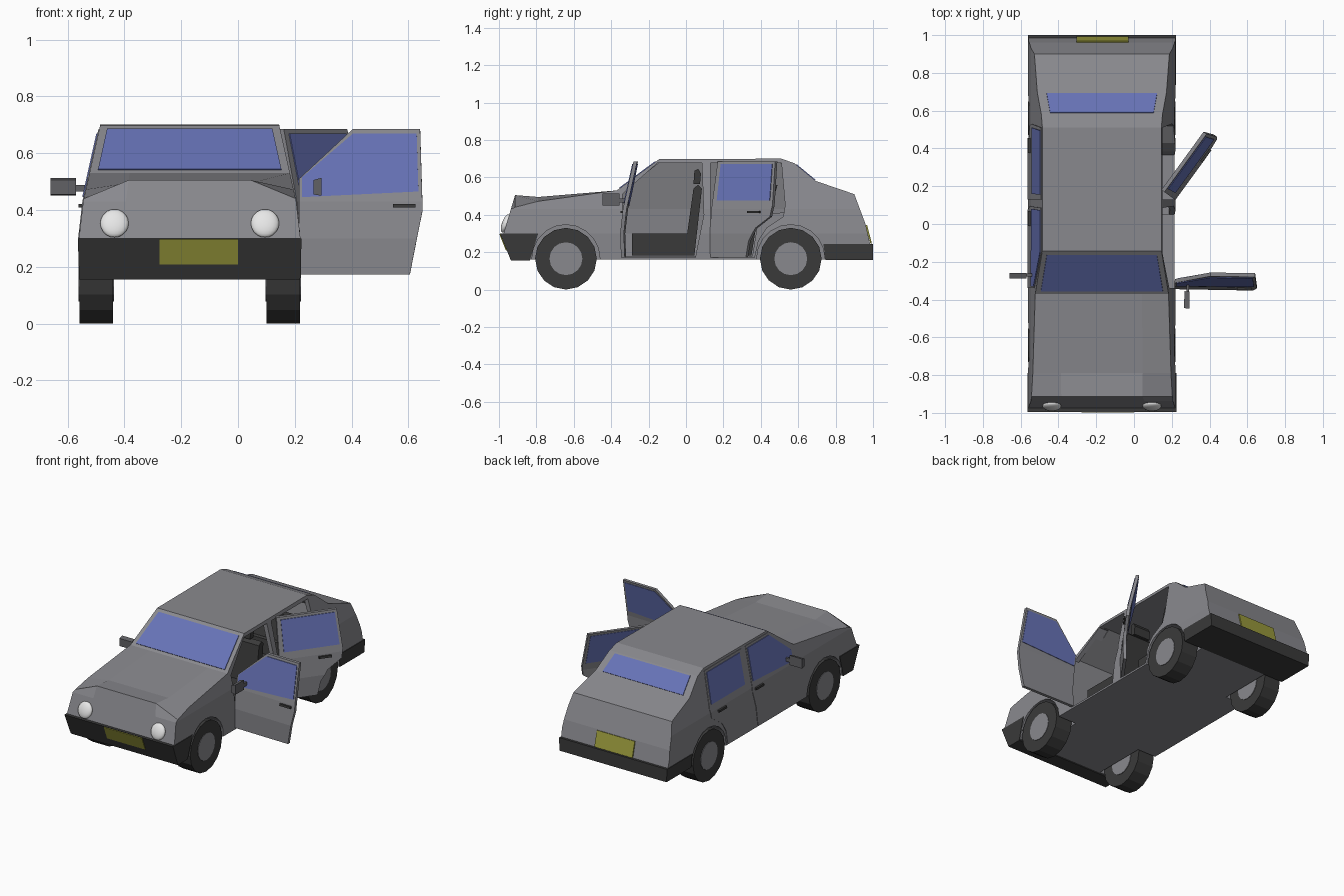
import bpy, bmesh, math
from mathutils import Matrix, Vector

if "Cube" in bpy.data.objects:
    bpy.data.objects.remove(bpy.data.objects["Cube"])

CX = -0.17  # centre line of the body (the open doors shift it off zero)


def material(name, rgb):
    m = bpy.data.materials.new(name)
    m.diffuse_color = (*rgb, 1)
    m.use_nodes = True
    m.node_tree.nodes["Principled BSDF"].inputs["Base Color"].default_value = m.diffuse_color
    return m


GREY = material("body grey", (0.25, 0.25, 0.27))
DARK = material("dark rubber", (0.042, 0.042, 0.042))
TRIM = material("mirror grey", (0.12, 0.12, 0.13))
GLASS = material("blue glass", (0.135, 0.17, 0.47))
YELLOW = material("plate yellow", (0.32, 0.32, 0.045))
WHITE = material("lamp white", (0.85, 0.85, 0.85))


def hx(z, off=0.0):
    """Half width of the body at a height."""
    pts = [(0.0, 0.385), (0.16, 0.385), (0.30, 0.39), (0.43, 0.375), (0.70, 0.315), (1.0, 0.25)]
    for (z0, a), (z1, b) in zip(pts, pts[1:]):
        if z <= z1:
            return a + (b - a) * (z - z0) / (z1 - z0) + off
    return 0.25 + off


def prism(name, outline, f0, f1, mat, bend=False, columns=(), turn=None, shape=None):
    """Side outline (y, z) swept in x between f0(z) and f1(z)."""
    g0 = f0 if callable(f0) else (lambda z: f0)
    g1 = f1 if callable(f1) else (lambda z: f1)
    bm = bmesh.new()
    face = bm.faces.new([bm.verts.new((0, y, z)) for y, z in outline])
    ext = bmesh.ops.extrude_face_region(bm, geom=[face], use_keep_orig=True)
    for v in ext["geom"]:
        if isinstance(v, bmesh.types.BMVert):
            v.co.x = 1
    cuts = [((0, 0, z), (0, 0, 1)) for z in (0.30, 0.43)] if bend else []
    cuts += [((x, 0, 0), (1, 0, 0)) for x in columns]
    for co, no in cuts:
        bmesh.ops.bisect_plane(bm, geom=bm.verts[:] + bm.edges[:] + bm.faces[:],
                               dist=1e-5, plane_co=co, plane_no=no)
    for v in bm.verts:
        if shape:
            shape(v)
        z = v.co.z
        v.co.x = g0(z) + (g1(z) - g0(z)) * v.co.x
    if turn:
        bm.transform(turn)
    bm.transform(Matrix.Translation((CX, 0, 0)))
    bmesh.ops.recalc_face_normals(bm, faces=bm.faces[:])
    me = bpy.data.meshes.new(name)
    bm.to_mesh(me)
    bm.free()
    me.materials.append(mat)
    ob = bpy.data.objects.new(name, me)
    bpy.context.collection.objects.link(ob)
    return ob


def rect(y0, y1, z0, z1):
    return [(y0, z0), (y1, z0), (y1, z1), (y0, z1)]


def circle(y, z, r, n):
    return [(y + r * math.sin(2 * math.pi * i / n), z - r * math.cos(2 * math.pi * i / n)) for i in range(n)]


def strip(p, q, t=0.004):
    p, q = Vector(p), Vector(q)
    d = (q - p).normalized()
    n = Vector((d.y, -d.x)) * t
    return [tuple(v) for v in (p - n, q - n, q + n, p + n)]


# body shell
def droop(v):
    # front wings fall away beside the bonnet
    if v.co.z > 0.45 and v.co.y < -0.7 and (v.co.x < 0.01 or v.co.x > 0.99):
        v.co.z = 0.44 if v.co.y < -0.85 else 0.472


profile = [(-0.93, 0.16), (-0.978, 0.29), (-0.914, 0.505), (-0.79, 0.495), (-0.37, 0.53),
           (-0.144, 0.697), (0.51, 0.70), (0.58, 0.675), (0.695, 0.58), (0.90, 0.51),
           (0.96, 0.35), (0.985, 0.24), (0.985, 0.16)]
body = prism("body", profile, lambda z: -hx(z), hx, GREY, True, (0.2, 0.5, 0.8), shape=droop)

front_door = [(-0.34, 0.172), (0.05, 0.172), (0.075, 0.30), (0.095, 0.40), (0.085, 0.685),
              (-0.152, 0.685), (-0.34, 0.51)]
rear_door = [(0.13, 0.172), (0.365, 0.172), (0.385, 0.26), (0.43, 0.33), (0.52, 0.39),
             (0.53, 0.45), (0.51, 0.685), (0.13, 0.685)]
front_glass = [(-0.33, 0.445), (0.08, 0.465), (0.073, 0.67), (-0.15, 0.67), (-0.33, 0.515)]
rear_glass = [(0.16, 0.475), (0.51, 0.475), (0.495, 0.67), (0.155, 0.67)]

# hollow cabin, door openings and wheel arches
WHEELS = (-0.642, 0.56)
cabin = [(-0.34, 0.18), (0.355, 0.18), (0.39, 0.40), (0.60, 0.42), (0.62, 0.58),
         (0.50, 0.68), (-0.14, 0.68), (-0.34, 0.525)]
cutters = [prism("cabin_cutter", cabin, lambda z: -hx(z, -0.03), lambda z: hx(z, -0.03), GREY, True)]
for outline in (front_door, rear_door):
    cutters.append(prism("opening_cutter", [(y, min(z, 0.677)) for y, z in outline], 0.255, 0.6, GREY))
for y in WHEELS:
    for s in (-1, 1):
        cutters.append(prism("arch_cutter", circle(y, 0.165, 0.182, 20), s * 0.25, s * 0.6, GREY))
for c in cutters:
    c.hide_render = True
    m = body.modifiers.new("cut", "BOOLEAN")
    m.operation, m.solver, m.object = "DIFFERENCE", "EXACT", c
dg = bpy.context.evaluated_depsgraph_get()
cut_mesh = bpy.data.meshes.new_from_object(body.evaluated_get(dg))
body.modifiers.clear()
body.data = cut_mesh
for c in cutters:
    bpy.data.objects.remove(c)


# doors: right side swung open, left side shut
def door(name, outline, glass, handle_y, hinge_y, angle, s, mirror):
    turn = None
    if s > 0:
        h = Vector((0.385, hinge_y, 0))
        turn = Matrix.Translation(h) @ Matrix.Rotation(math.radians(-angle), 4, "Z") @ Matrix.Translation(-h)
    inner = -0.02 if s > 0 else -0.008
    top = 0.0 if s > 0 else 0.003

    def part(n, o, a, b, mat, bend=True):
        prism(f"{name}_{n}", o, lambda z: s * hx(z, a), lambda z: s * hx(z, b), mat, bend, turn=turn)

    part("panel", outline, inner, top, GREY)
    part("window", glass, inner - (0.003 if s > 0 else 0), top + 0.004, GLASS)
    part("handle", rect(handle_y, handle_y + 0.08, 0.408, 0.421), top - 0.005, top + 0.012, DARK, False)
    if mirror:
        prism(f"{name}_mirror_arm", rect(-0.277, -0.263, 0.465, 0.487), s * 0.355, s * 0.41, TRIM, turn=turn)
        prism(f"{name}_mirror", [(-0.288, 0.455), (-0.26, 0.45), (-0.26, 0.513), (-0.288, 0.505)],
              s * 0.40, s * 0.49, TRIM, turn=turn)


for s, label in ((1, "right"), (-1, "left")):
    door(f"{label}_front_door", front_door, front_glass, -0.01, -0.34, 91, s, True)
    door(f"{label}_rear_door", rear_door, rear_glass, 0.375, 0.13, 36, s, False)

# windscreen and rear window
prism("windscreen", strip((-0.355, 0.541), (-0.163, 0.683)),
      lambda z: -hx(z, -0.027), lambda z: hx(z, -0.027), GLASS)
prism("rear_window", strip((0.588, 0.668), (0.69, 0.584)),
      lambda z: -hx(z, -0.048), lambda z: hx(z, -0.048), GLASS)

# bumpers and number plates
prism("front_bumper", [(-0.936, 0.155), (-0.995, 0.30), (-0.79, 0.30), (-0.835, 0.155)],
      lambda z: -hx(z, 0.004), lambda z: hx(z, 0.004), DARK)
prism("rear_bumper", [(1.0, 0.158), (1.0, 0.243), (0.735, 0.243), (0.745, 0.158)],
      lambda z: -hx(z, 0.004), lambda z: hx(z, 0.004), DARK)
prism("front_plate", strip((-0.959, 0.21), (-0.994, 0.297)), -0.107, 0.17, YELLOW)
prism("rear_plate", strip((0.964, 0.345), (0.99, 0.246)), -0.135, 0.14, YELLOW)

# wheels
for y, end in zip(WHEELS, ("front", "rear")):
    for s, label in ((1, "right"), (-1, "left")):
        prism(f"{end}_{label}_tyre", circle(y, 0.165, 0.165, 16), s * 0.27, s * 0.388, DARK)
        prism(f"{end}_{label}_hub", circle(y, 0.165, 0.088, 16), s * 0.266, s * 0.391, GREY)

# headlights
for x in (-0.265, 0.265):
    bm = bmesh.new()
    bmesh.ops.create_uvsphere(bm, u_segments=20, v_segments=10, radius=0.05)
    bm.transform(Matrix.Translation((CX + x, -0.964, 0.353)) @ Matrix.Rotation(math.radians(-20), 4, "X")
                 @ Matrix.Diagonal((1, 0.4, 1.05, 1)))
    me = bpy.data.meshes.new("headlight")
    bm.to_mesh(me)
    bm.free()
    me.materials.append(WHITE)
    for p in me.polygons:
        p.use_smooth = True
    bpy.context.collection.objects.link(bpy.data.objects.new("headlight", me))

# seats
for x in (-0.17, 0.17):
    prism("seat_base", rect(-0.29, 0.03, 0.182, 0.30), x - 0.13, x + 0.13, DARK)
    prism("seat_back", [(-0.01, 0.182), (0.045, 0.182), (0.085, 0.54), (0.065, 0.56), (0.04, 0.54)],
          x - 0.125, x + 0.125, DARK)
    prism("headrest", [(0.04, 0.565), (0.075, 0.565), (0.08, 0.62), (0.065, 0.645), (0.045, 0.635)],
          x - 0.06, x + 0.06, DARK)
prism("rear_bench", [(0.20, 0.182), (0.35, 0.182), (0.385, 0.40), (0.45, 0.425), (0.49, 0.56),
                     (0.45, 0.56), (0.37, 0.31), (0.20, 0.30)], -0.30, 0.30, DARK)
